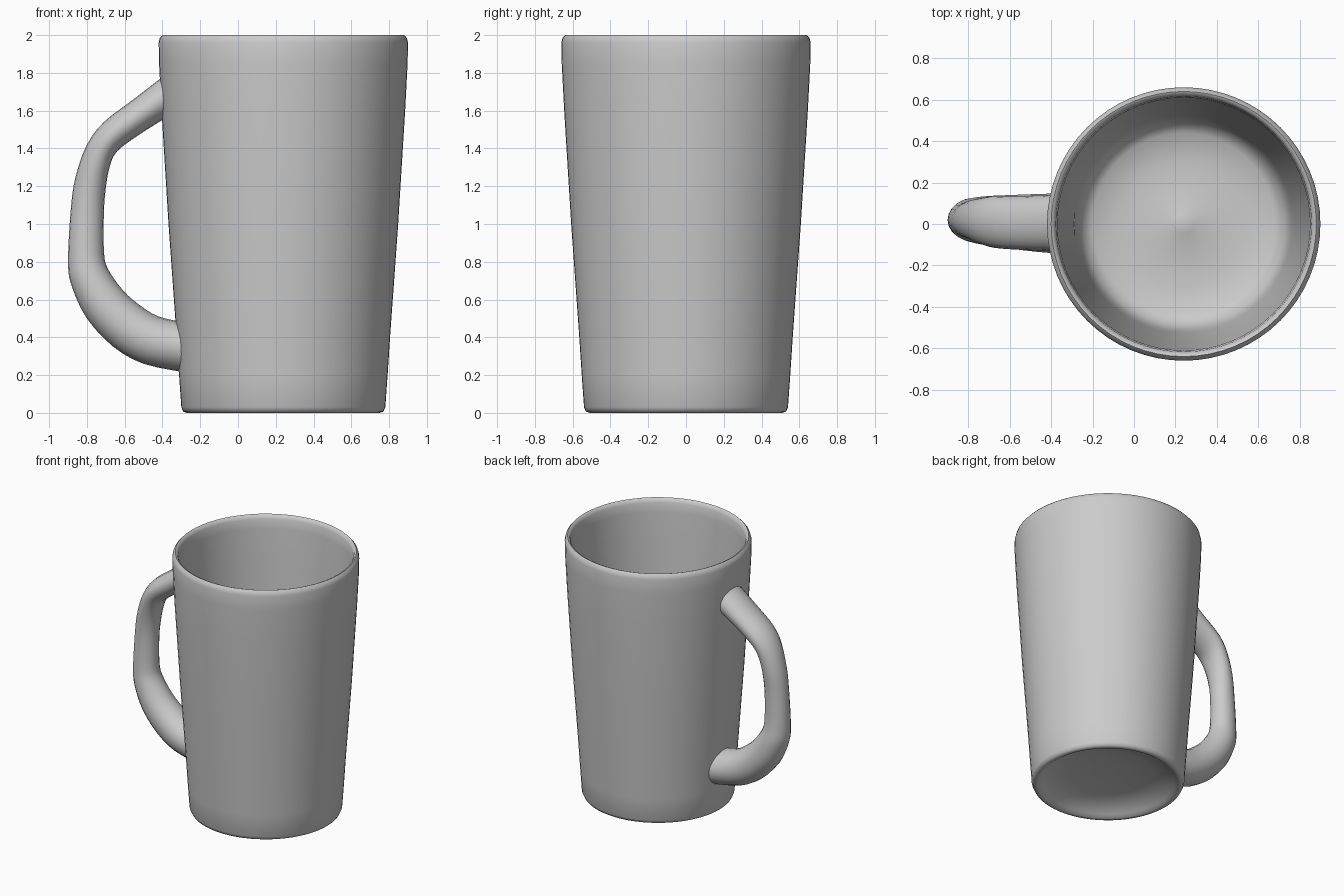
import bpy, bmesh
from math import sin, cos, tau
from mathutils import Vector

if "Cube" in bpy.data.objects:
    bpy.data.objects.remove(bpy.data.objects["Cube"])

CENTRE_X = 0.24


def loft(name, rings, angle):
    """Skin a list of equal-sized point rings, capping both ends."""
    bm = bmesh.new()
    loops = [[bm.verts.new(p) for p in ring] for ring in rings]
    n = len(loops[0])
    for a, b in zip(loops, loops[1:]):
        for i in range(n):
            j = (i + 1) % n
            bm.faces.new((a[i], a[j], b[j], b[i]))
    bm.faces.new(loops[0][::-1])
    bm.faces.new(loops[-1])
    bmesh.ops.recalc_face_normals(bm, faces=bm.faces)
    mesh = bpy.data.meshes.new(name)
    bm.to_mesh(mesh)
    bm.free()
    obj = bpy.data.objects.new(name, mesh)
    bpy.context.collection.objects.link(obj)
    bpy.ops.object.select_all(action='DESELECT')
    obj.select_set(True)
    bpy.context.view_layer.objects.active = obj
    bpy.ops.object.shade_smooth_by_angle(angle=angle)
    return obj


# Mug body: (radius, height) from the hollow underside, up the wall,
# over the rim and down to the inside floor
profile = [
    (0.05, 0.09), (0.30, 0.085), (0.42, 0.055), (0.47, 0.02),
    (0.495, 0.003), (0.51, 0.0), (0.53, 0.007), (0.54, 0.03),
    (0.552, 0.2), (0.565, 0.4), (0.608, 1.0), (0.645, 1.6),
    (0.658, 1.85), (0.66, 1.96), (0.654, 1.985), (0.64, 2.0),
    (0.628, 1.995), (0.617, 1.97), (0.61, 1.9), (0.60, 1.6),
    (0.562, 1.0), (0.525, 0.4), (0.51, 0.27), (0.485, 0.21),
    (0.44, 0.175), (0.30, 0.165), (0.06, 0.16), (0.05, 0.165),
]
SIDES = 64
body = [[(CENTRE_X + r * cos(tau * i / SIDES), r * sin(tau * i / SIDES), z)
         for i in range(SIDES)] for r, z in profile]
loft("mug_body", body, 0.9)

# Handle: outer x, outer z, inner x, inner z, half width, y offset
stations = [
    (-0.385, 1.79, -0.385, 1.56, 0.135, 0.005),
    (-0.56, 1.655, -0.52, 1.475, 0.13, 0.005),
    (-0.71, 1.54, -0.64, 1.385, 0.125, 0.01),
    (-0.80, 1.42, -0.68, 1.30, 0.11, 0.015),
    (-0.86, 1.25, -0.70, 1.19, 0.095, 0.02),
    (-0.885, 1.08, -0.71, 1.06, 0.085, 0.02),
    (-0.90, 0.80, -0.71, 0.86, 0.09, 0.02),
    (-0.88, 0.67, -0.69, 0.765, 0.105, 0.02),
    (-0.80, 0.50, -0.61, 0.65, 0.12, 0.015),
    (-0.66, 0.35, -0.52, 0.57, 0.13, 0.01),
    (-0.50, 0.26, -0.42, 0.51, 0.14, 0.005),
    (-0.285, 0.215, -0.285, 0.48, 0.15, 0.0),
]


def blend(a, b, c, d, t):
    """Catmull-Rom interpolation between b and c."""
    return [0.5 * (2 * q + (r - p) * t + (2 * p - 5 * q + 4 * r - s) * t * t
                   + (3 * q - p - 3 * r + s) * t ** 3)
            for p, q, r, s in zip(a, b, c, d)]


def handle_ring(s, sides=20):
    outer, inner = Vector((s[0], s[5], s[1])), Vector((s[2], s[5], s[3]))
    mid, half = (outer + inner) / 2, (outer - inner) / 2
    side = Vector((0, s[4], 0))
    return [mid + half * cos(tau * i / sides) + side * sin(tau * i / sides)
            for i in range(sides)]


padded = [stations[0]] + stations + [stations[-1]]
dense = [blend(*padded[k:k + 4], t) for k in range(len(stations) - 1)
         for t in (0, 1 / 3, 2 / 3)] + [stations[-1]]
loft("handle", [handle_ring(s) for s in dense], 0.9)
